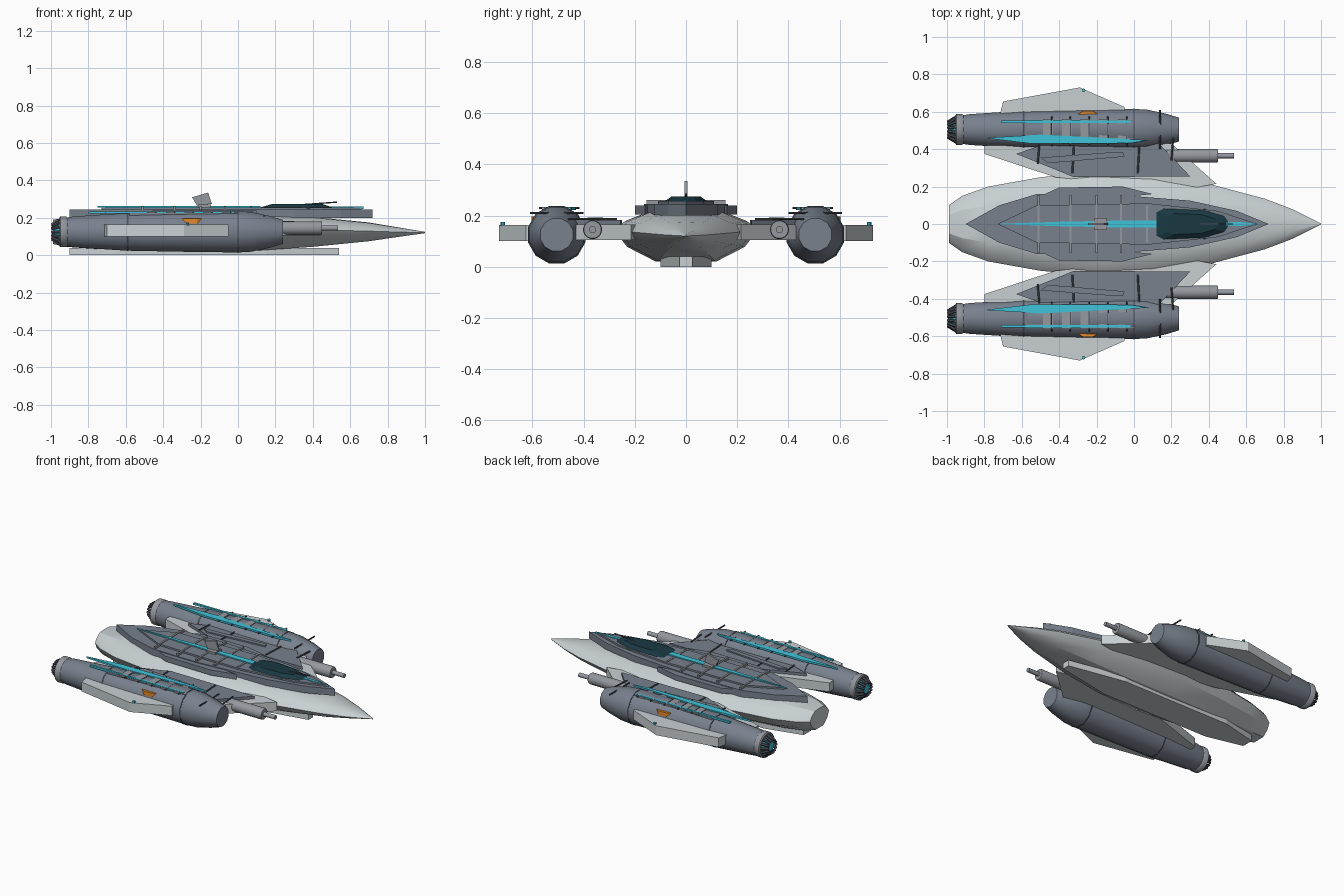
import bpy, bmesh, math
from mathutils import Vector


def colour(name, r, g, b):
    m = bpy.data.materials.new(name)
    m.diffuse_color = (r, g, b, 1)
    return m


PALE = colour("pale_grey", 0.58, 0.63, 0.65)
SLATE = colour("slate", 0.19, 0.22, 0.27)
STEEL = colour("steel", 0.30, 0.32, 0.35)
DARK = colour("dark_metal", 0.07, 0.08, 0.10)
CYAN = colour("cyan", 0.05, 0.55, 0.70)
GLASS = colour("canopy_glass", 0.01, 0.04, 0.055)
ORANGE = colour("orange", 0.80, 0.25, 0.02)


def loft(name, rings, mat, smooth=0):
    """Skin a list of equal-length point rings and cap both ends."""
    bm = bmesh.new()
    vs = [[bm.verts.new(p) for p in r] for r in rings]
    n = len(vs[0])
    for a, b in zip(vs, vs[1:]):
        for i in range(n):
            bm.faces.new((a[i], a[(i + 1) % n], b[(i + 1) % n], b[i]))
    bm.faces.new(vs[0])
    bm.faces.new(vs[-1])
    bmesh.ops.recalc_face_normals(bm, faces=bm.faces)
    me = bpy.data.meshes.new(name)
    bm.to_mesh(me)
    bm.free()
    ob = bpy.data.objects.new(name, me)
    bpy.context.collection.objects.link(ob)
    me.materials.append(mat)
    if smooth:
        bpy.context.view_layer.objects.active = ob
        ob.select_set(True)
        bpy.ops.object.shade_smooth_by_angle(angle=math.radians(smooth))
        ob.select_set(False)
    return ob


def slab(name, pts, z0, z1, mat, s=1, inset=1.0):
    """Flat plate from a top-view outline; inset shrinks the top face."""
    cx = sum(p[0] for p in pts) / len(pts)
    cy = sum(p[1] for p in pts) / len(pts)
    top = [(cx + (x - cx) * inset, s * (cy + (y - cy) * inset), z1) for x, y in pts]
    return loft(name, [[(x, s * y, z0) for x, y in pts], top], mat)


def sym(pts):
    """Complete a half outline (y >= 0) about the centreline."""
    return pts + [(x, -y) for x, y in reversed(pts) if y > 0]


def box(name, x0, x1, y0, y1, z0, z1, mat, s=1):
    return slab(name, [(x0, y0), (x1, y0), (x1, y1), (x0, y1)], z0, z1, mat, s)


def lathe(name, prof, y, z, mat, n=12, smooth=0):
    """Turned body along x from (x, radius) pairs."""
    angs = [math.tau * (i + 0.5) / n for i in range(n)]
    return loft(name, [[(x, y + r * math.cos(a), z + r * math.sin(a)) for a in angs]
                       for x, r in prof], mat, smooth)


def rod(name, a, b, r, mat, n=6):
    a, b = Vector(a), Vector(b)
    q = (b - a).to_track_quat('Z', 'Y')
    ring = [q @ Vector((r * math.cos(math.tau * i / n), r * math.sin(math.tau * i / n), 0))
            for i in range(n)]
    return loft(name, [[a + v for v in ring], [b + v for v in ring]], mat)


# Main hull: stations of x, half width, bottom, waist, top
stations = [(-0.99, 0.10, 0.06, 0.13, 0.19), (-0.92, 0.15, 0.045, 0.13, 0.20),
            (-0.78, 0.20, 0.035, 0.13, 0.21), (-0.50, 0.25, 0.025, 0.135, 0.22),
            (-0.20, 0.28, 0.02, 0.135, 0.222), (0.10, 0.265, 0.025, 0.135, 0.22),
            (0.40, 0.215, 0.045, 0.13, 0.205), (0.70, 0.135, 0.075, 0.125, 0.175),
            (0.85, 0.078, 0.097, 0.122, 0.15), (1.0, 0.003, 0.118, 0.12, 0.125)]
half = [(0.0, 1.0), (0.5, 0.95), (0.85, 0.5), (1.0, 0.08), (0.82, -0.5), (0.42, -1.0)]
section = half + [(-u, v) for u, v in reversed(half) if u > 0]
loft("main_hull", [[(x, w * u, m + v * ((t - m) if v > 0 else (m - b))) for u, v in section]
                   for x, w, b, m, t in stations], PALE, 25)

# Belly keel and stacked dorsal armour
slab("belly_keel", sym([(-0.90, 0.04), (-0.65, 0.10), (0.15, 0.10), (0.54, 0.025)]), 0, 0.04, PALE)
slab("dorsal_plate", sym([(-0.90, 0), (-0.72, 0.10), (-0.52, 0.16), (-0.20, 0.165),
                          (0.30, 0.125), (0.55, 0.07), (0.72, 0)]), 0.20, 0.245, SLATE)
slab("dorsal_ridge", sym([(-0.73, 0), (-0.52, 0.10), (0.08, 0.11), (0.45, 0.07), (0.66, 0)]),
     0.243, 0.256, SLATE)
slab("rear_spine", [(-0.75, 0), (-0.4, 0.012), (0.0, 0.02), (0.12, 0.02),
                    (0.12, -0.02), (0.0, -0.02), (-0.4, -0.012)], 0.254, 0.263, CYAN)
slab("nose_spine", sym([(0.48, 0.008), (0.56, 0.011), (0.67, 0)]), 0.246, 0.260, CYAN)
for x in (-0.51, -0.34, -0.20, -0.07, 0.07):
    w = 0.155 if x < 0 else 0.10
    box("dorsal_rib", x - 0.006, x + 0.006, -w, w, 0.245, 0.260, STEEL)

# Faceted canopy
outline = sym([(0.10, 0.07), (0.14, 0.09), (0.38, 0.08), (0.50, 0.045), (0.52, 0.015)])
slab("canopy", outline, 0.250, 0.275, GLASS, 1, 0.62)

# Sensor vane on its pedestal and whip antenna
box("sensor_base", -0.215, -0.145, -0.033, 0.033, 0.250, 0.270, STEEL)
vane = [(-0.22, 0.265), (-0.14, 0.275), (-0.16, 0.335), (-0.245, 0.31)]
loft("sensor_vane", [[(x, y, z) for x, z in vane] for y in (-0.006, 0.006)], STEEL)
rod("whip_antenna", (0.22, 0, 0.262), (0.53, 0, 0.284), 0.004, DARK)

for s in (1, -1):
    side = "left" if s > 0 else "right"
    yn, zn = s * 0.505, 0.125

    # Wings and fins
    slab(side + "_inner_wing", [(-0.80, 0.42), (-0.80, 0.375), (-0.42, 0.25), (0.25, 0.18),
                                (0.44, 0.215), (0.20, 0.43)], 0.105, 0.165, PALE, s)
    slab(side + "_wing_armour", [(-0.63, 0.375), (-0.32, 0.25), (0.30, 0.255), (0.13, 0.435),
                                 (-0.50, 0.42)], 0.163, 0.183, SLATE, s)
    slab(side + "_wing_panel", [(-0.50, 0.355), (-0.10, 0.385), (-0.06, 0.385), (-0.05, 0.36),
                                (-0.46, 0.325)], 0.182, 0.192, SLATE, s)
    slab(side + "_shoulder_plate", [(-0.50, 0.15), (-0.40, 0.195), (-0.06, 0.20), (0.10, 0.16),
                                    (-0.10, 0.14)], 0.205, 0.240, SLATE, s)
    slab(side + "_outer_fin", [(-0.72, 0.57), (-0.70, 0.655), (-0.29, 0.73), (-0.05, 0.625),
                               (-0.05, 0.57)], 0.10, 0.163, PALE, s)
    rod(side + "_marker_light", (-0.27, s * 0.715, 0.16), (-0.27, s * 0.715, 0.175), 0.009, CYAN, 8)
    for x, y0, y1 in ((-0.515, 0.32, 0.44), (-0.33, 0.27, 0.45), (0.02, 0.27, 0.45), (0.20, 0.34, 0.46)):
        rod(side + "_wing_conduit", (x, s * y0, 0.186), (x + 0.01, s * y1, 0.186), 0.005, DARK)

    # Engine nacelle with seam bands
    lathe(side + "_nacelle", [(-0.93, 0.077), (-0.88, 0.085), (-0.60, 0.104), (-0.30, 0.110),
                              (0.0, 0.114), (0.07, 0.11), (0.17, 0.088), (0.24, 0.066)],
          yn, zn, SLATE, 12, 35)
    for x, r in ((-0.59, 0.106), (0.0, 0.116)):
        lathe(side + "_nacelle_seam", [(x - 0.004, r), (x + 0.004, r)], yn, zn, DARK)

    # Nozzle: collar, glowing core and ring of converging petals
    lathe(side + "_nozzle_collar", [(-0.955, 0.076), (-0.95, 0.083), (-0.92, 0.083), (-0.91, 0.076)],
          yn, zn, STEEL, 24, 35)
    lathe(side + "_nozzle_core", [(-0.985, 0.03), (-0.95, 0.062)], yn, zn, CYAN, 16)
    for i in range(14):
        a = math.tau * i / 14
        c, d = math.cos(a), math.sin(a)
        rod(side + "_nozzle_petal", (-0.945, yn + 0.070 * c, zn + 0.070 * d),
            (-0.995, yn + 0.040 * c, zn + 0.040 * d), 0.009, DARK)

    # Nacelle deck: glow strips carried on cross rungs
    box(side + "_nacelle_deck", -0.58, 0.0, 0.455, 0.555, 0.20, 0.226, SLATE, s)
    slab(side + "_glow_blade", [(-0.80, 0.460), (-0.50, 0.478), (0.08, 0.448), (-0.02, 0.432),
                                (-0.55, 0.430)], 0.222, 0.234, CYAN, s)
    box(side + "_glow_strip", -0.71, -0.02, 0.539, 0.553, 0.222, 0.234, CYAN, s)
    for i in range(5):
        x = -0.46 + 0.1 * i
        box(side + "_deck_rung", x - 0.026, x + 0.026, 0.445, 0.562, 0.222, 0.232, STEEL, s)
        rod(side + "_deck_rod", (x + 0.02, s * 0.415, 0.230), (x + 0.02, s * 0.575, 0.230), 0.004, DARK)
    rod(side + "_forward_rod", (0.14, s * 0.40, 0.21), (0.14, s * 0.61, 0.21), 0.005, DARK)
    slab(side + "_warning_patch", [(-0.30, 0.588), (-0.27, 0.604), (-0.22, 0.604), (-0.19, 0.586),
                                   (-0.25, 0.568)], 0.17, 0.197, ORANGE, s)

    # Forward cannon
    lathe(side + "_cannon", [(0.10, 0.033), (0.19, 0.037), (0.44, 0.037), (0.45, 0.034)],
          s * 0.365, 0.145, STEEL, 20, 35)
    lathe(side + "_cannon_barrel", [(0.44, 0.014), (0.535, 0.014)], s * 0.365, 0.145, STEEL, 12, 35)
